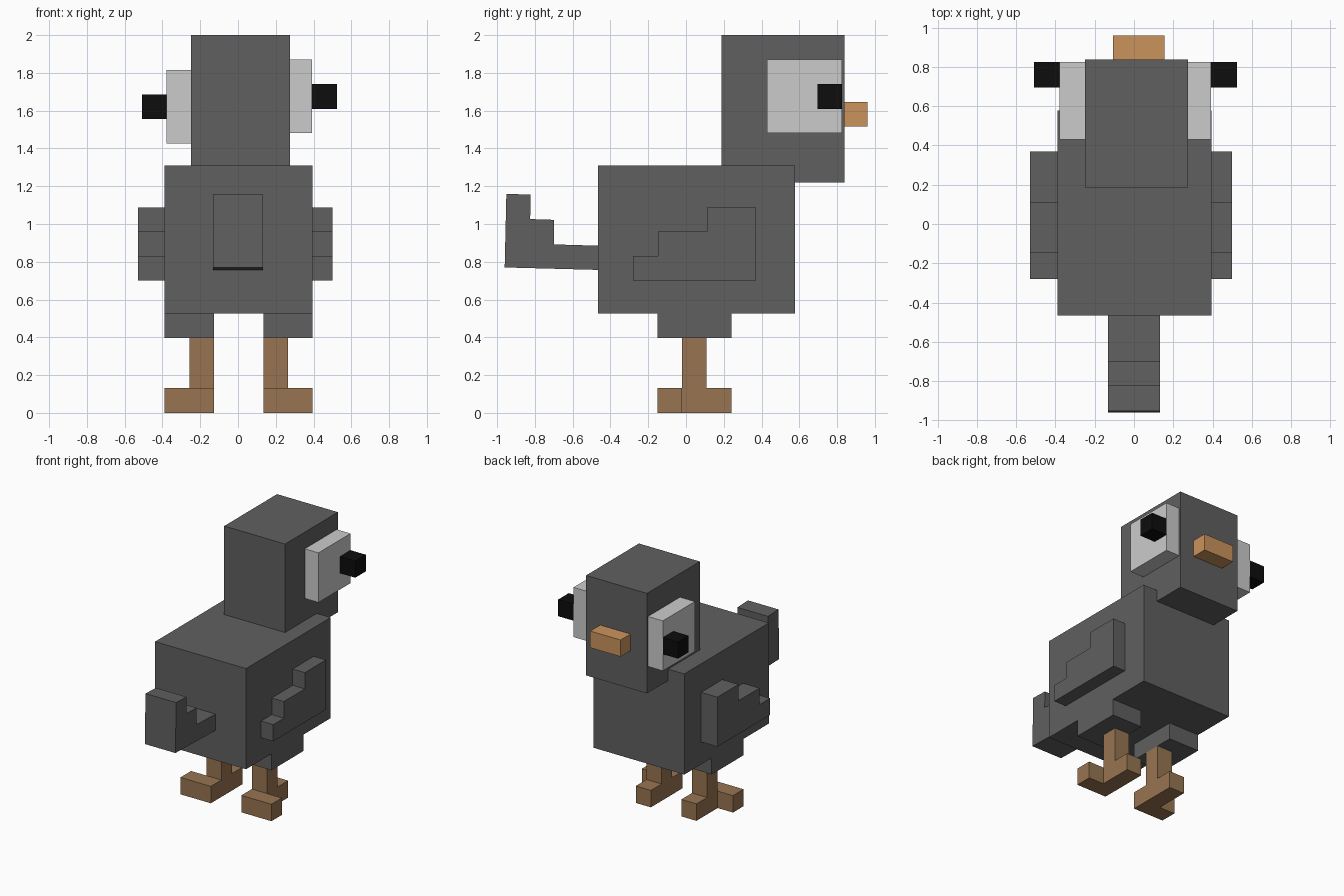
import bpy

if "Cube" in bpy.data.objects:
    bpy.data.objects.remove(bpy.data.objects["Cube"])


def material(name, rgb):
    m = bpy.data.materials.new(name)
    m.diffuse_color = (*rgb, 1.0)
    m.use_nodes = True
    m.node_tree.nodes["Principled BSDF"].inputs["Base Color"].default_value = m.diffuse_color
    return m


GREY = material("dark grey feathers", (0.117, 0.117, 0.117))
WHITE = material("pale eye grey", (0.60, 0.60, 0.60))
BLACK = material("pupil black", (0.004, 0.004, 0.004))
ORANGE = material("beak orange", (0.60, 0.295, 0.107))
BROWN = material("leg brown", (0.314, 0.178, 0.084))


def prism(name, profile, place, low, high, mat):
    """Extrude a 2D profile; place(u, v, w) turns profile and depth into a point."""
    n = len(profile)
    verts = [place(u, v, w) for w in (low, high) for u, v in profile]
    faces = [tuple(reversed(range(n))), tuple(range(n, 2 * n))]
    faces += [(i, (i + 1) % n, n + (i + 1) % n, n + i) for i in range(n)]
    mesh = bpy.data.meshes.new(name)
    mesh.from_pydata(verts, [], faces)
    mesh.materials.append(mat)
    obj = bpy.data.objects.new(name, mesh)
    bpy.context.collection.objects.link(obj)
    return obj


def side(u, v, w):
    return (w, u, v)


def flat(u, v, w):
    return (u, v, w)


def box(name, x, y, z, mat):
    rect = [(x[0], y[0]), (x[1], y[0]), (x[1], y[1]), (x[0], y[1])]
    return prism(name, rect, flat, z[0], z[1], mat)


# Body, head and beak
box("body", (-0.39, 0.395), (-0.465, 0.578), (0.525, 1.31), GREY)
box("head", (-0.25, 0.275), (0.187, 0.838), (1.22, 2.0), GREY)
box("beak", (-0.108, 0.154), (0.838, 0.96), (1.515, 1.645), ORANGE)

# Bulging eyes, the left one set slightly lower
box("right_eye", (0.275, 0.393), (0.43, 0.825), (1.483, 1.87), WHITE)
box("left_eye", (-0.378, -0.25), (0.43, 0.825), (1.425, 1.815), WHITE)
box("right_pupil", (0.393, 0.525), (0.695, 0.825), (1.61, 1.74), BLACK)
box("left_pupil", (-0.508, -0.378), (0.695, 0.825), (1.555, 1.685), BLACK)

# Stepped wings
wing = [(-0.28, 0.70), (0.37, 0.70), (0.37, 1.087), (0.11, 1.087),
        (0.11, 0.96), (-0.148, 0.96), (-0.148, 0.83), (-0.28, 0.83)]
prism("right_wing", wing, side, 0.395, 0.50, GREY)
prism("left_wing", wing, side, -0.53, -0.39, GREY)

# Stepped, slightly tilted tail
tail = [(-0.96, 0.77), (-0.465, 0.757), (-0.465, 0.885), (-0.70, 0.892),
        (-0.698, 1.022), (-0.825, 1.026), (-0.822, 1.155), (-0.951, 1.16)]
prism("tail", tail, side, -0.132, 0.132, GREY)

# Thighs, legs and L-shaped feet, mirrored left and right
for label, s in (("right", 1), ("left", -1)):
    inner, mid, outer = ((0.135, 0.265, 0.395) if s > 0
                         else (0.128, 0.258, 0.39))
    box(label + "_thigh", sorted((s * inner, s * outer)),
        (-0.152, 0.24), (0.397, 0.525), GREY)
    box(label + "_leg", sorted((s * inner, s * mid)),
        (-0.022, 0.108), (0.132, 0.397), BROWN)
    foot = [(inner, -0.152), (outer, -0.152), (outer, -0.022),
            (mid, -0.022), (mid, 0.24), (inner, 0.24)]
    foot = [(s * x, y) for x, y in foot][::s]
    prism(label + "_foot", foot, flat, 0.0, 0.132, BROWN)
